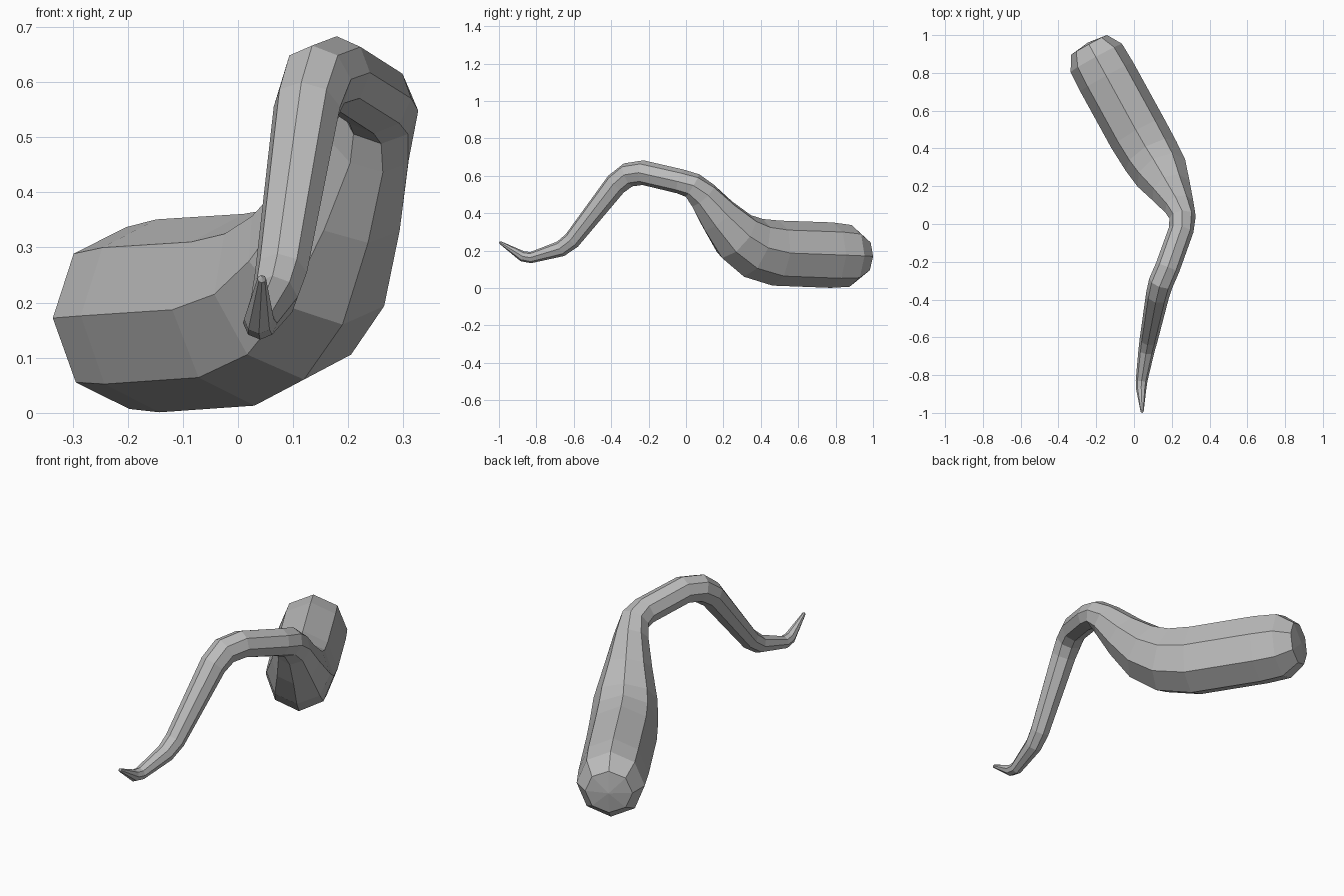
import bpy, bmesh, math
from mathutils import Vector

cube = bpy.data.objects.get("Cube")
if cube:
    bpy.data.objects.remove(cube, do_unlink=True)

SIDES = 8

# Sections along the tail, root to tip: x, y, z, half width, half height
SECTIONS = [
    (-.20, .88, .172, .155, .165),
    (-.145, .78, .176, .16, .175),
    (.02, .48, .187, .16, .175),
    (.09, .36, .215, .155, .165),
    (.145, .27, .275, .145, .145),
    (.197, .175, .385, .11, .113),
    (.24, .09, .495, .08, .085),
    (.257, .035, .548, .07, .07),
    (.25, -.03, .57, .066, .066),
    (.178, -.23, .617, .066, .066),
    (.143, -.31, .605, .066, .066),
    (.125, -.375, .555, .062, .062),
    (.078, -.61, .255, .048, .047),
    (.066, -.67, .21, .043, .043),
    (.04, -.83, .163, .031, .03),
    (.038, -.875, .17, .027, .028),
    (.043, -.993, .243, .008, .008),
]


def make_material(name, colour):
    mat = bpy.data.materials.new(name)
    mat.use_nodes = True
    mat.diffuse_color = colour
    mat.node_tree.nodes["Principled BSDF"].inputs["Base Color"].default_value = colour
    return mat


def add_ring(bm, centre, tangent, width, height):
    """Octagon across the path, with one corner pointing up."""
    side = tangent.cross(Vector((0, 0, 1))).normalized()
    up = side.cross(tangent).normalized()
    angles = [math.tau * i / SIDES for i in range(SIDES)]
    return [bm.verts.new(centre + side * width * math.sin(a) + up * height * math.cos(a))
            for a in angles]


def bridge(bm, a, b):
    for i in range(SIDES):
        j = (i + 1) % SIDES
        bm.faces.new((a[i], a[j], b[j], b[i]))


def close_end(bm, ring, point):
    tip = bm.verts.new(point)
    for i in range(SIDES):
        bm.faces.new((ring[i], ring[(i + 1) % SIDES], tip))


bm = bmesh.new()
points = [Vector(s[:3]) for s in SECTIONS]
rings = []
for i, s in enumerate(SECTIONS):
    before = (points[i] - points[max(i - 1, 0)]).normalized()
    after = (points[min(i + 1, len(points) - 1)] - points[i]).normalized()
    rings.append(add_ring(bm, points[i], (before + after).normalized(), *s[3:]))

# Rounded blunt root
root_dir = (points[0] - points[1]).normalized()
root = add_ring(bm, points[0] + root_dir * .078, -root_dir, .108, .105)
rings.insert(0, root)
for a, b in zip(rings, rings[1:]):
    bridge(bm, a, b)
close_end(bm, root, points[0] + root_dir * .092)

# Fine tip
tip_dir = (points[-1] - points[-2]).normalized()
close_end(bm, rings[-1], points[-1] + tip_dir * .008)

bmesh.ops.recalc_face_normals(bm, faces=bm.faces)
mesh = bpy.data.meshes.new("tail")
bm.to_mesh(mesh)
bm.free()
mesh.materials.append(make_material("plain grey", (.5, .5, .5, 1)))
tail = bpy.data.objects.new("tail", mesh)
bpy.context.collection.objects.link(tail)
